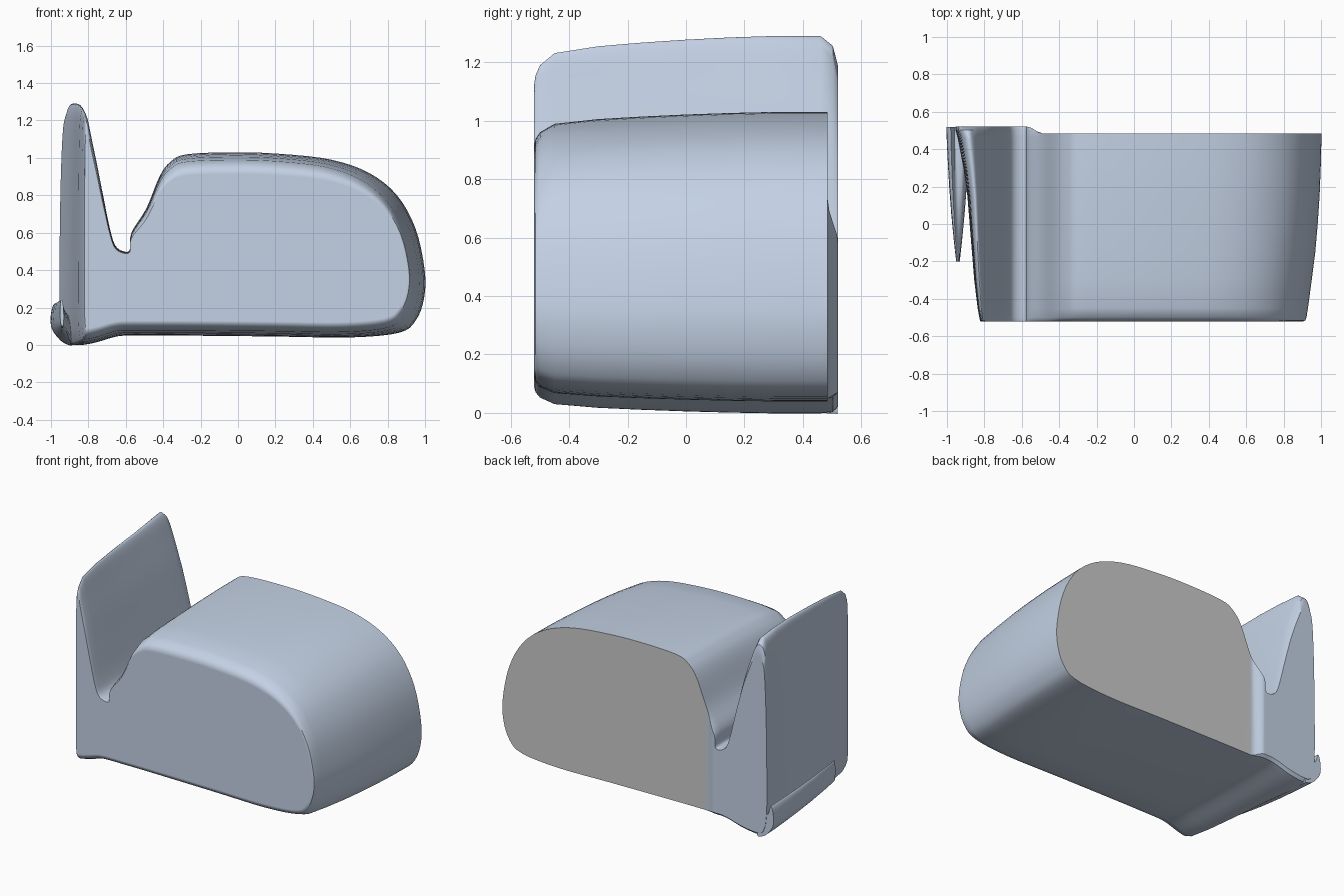
import bpy, bmesh
from mathutils import Vector

if "Cube" in bpy.data.objects:
    bpy.data.objects.remove(bpy.data.objects["Cube"])


def smooth_loop(pts, n):
    """Closed Catmull-Rom through the points."""
    out, m = [], len(pts)
    p = [Vector(q) for q in pts]
    for i in range(m):
        a, b, c, d = p[i - 1], p[i], p[(i + 1) % m], p[(i + 2) % m]
        for k in range(n):
            t = k / n
            out.append(0.5 * (2 * b + (c - a) * t + (2 * a - 5 * b + 4 * c - d) * t * t
                              + (3 * b - a - 3 * c + d) * t ** 3))
    return out


def material(name, color):
    m = bpy.data.materials.new(name)
    m.diffuse_color = color
    m.use_nodes = True
    m.node_tree.nodes["Principled BSDF"].inputs["Base Color"].default_value = m.diffuse_color
    return m


blue = material("pale_blue", (0.55, 0.64, 0.78, 1))
grey = material("grey", (0.6, 0.6, 0.6, 1))


def loft(name, rings, angle, end_caps=None):
    """Skin rings; end_caps lists (indices, material slot) faces for the last ring."""
    bm = bmesh.new()
    vs = [[bm.verts.new(p) for p in r] for r in rings]
    n = len(vs[0])
    for r0, r1 in zip(vs, vs[1:]):
        for i in range(n):
            j = (i + 1) % n
            bm.faces.new((r0[i], r0[j], r1[j], r1[i]))
    bm.faces.new(vs[0])
    for ids, slot in end_caps or [(range(n), 0)]:
        bm.faces.new([vs[-1][i] for i in ids]).material_index = slot
    bmesh.ops.remove_doubles(bm, verts=bm.verts, dist=0.0005)
    bmesh.ops.recalc_face_normals(bm, faces=bm.faces)
    me = bpy.data.meshes.new(name)
    bm.to_mesh(me)
    bm.free()
    me.materials.append(blue)
    if end_caps:
        me.materials.append(grey)
    ob = bpy.data.objects.new(name, me)
    bpy.context.collection.objects.link(ob)
    bpy.ops.object.select_all(action='DESELECT')
    bpy.context.view_layer.objects.active = ob
    ob.select_set(True)
    bpy.ops.object.shade_smooth_by_angle(angle=angle)
    ob.modifiers.new("weighted", 'WEIGHTED_NORMAL').keep_sharp = True
    return ob


# Side profile (x, z) of the rounded body with its tall fin
points = [
    (-0.90, 0.0), (-0.935, 0.04), (-0.95, 0.12), (-0.955, 0.3), (-0.95, 0.8),
    (-0.938, 1.15), (-0.92, 1.26), (-0.89, 1.29), (-0.86, 1.262), (-0.825, 1.17),
    (-0.775, 1.01), (-0.725, 0.80), (-0.685, 0.62), (-0.655, 0.53), (-0.61, 0.50),
    (-0.578, 0.51), (-0.57, 0.60), (-0.49, 0.73), (-0.42, 0.90), (-0.36, 0.98),
    (-0.27, 1.02), (0.0, 1.03), (0.25, 1.02), (0.5, 0.99), (0.7, 0.92),
    (0.85, 0.80), (0.95, 0.62), (0.998, 0.40), (0.995, 0.25), (0.95, 0.13),
    (0.86, 0.065), (0.6, 0.04), (0.2, 0.045), (-0.3, 0.05), (-0.49, 0.05),
    (-0.57, 0.05), (-0.65, 0.045), (-0.78, 0.01)]
SUB = 4
profile = smooth_loop(points, SUB)

# y station, height scale, right side scale, fin scale
stations = [(-0.52, .80, .905, .56), (-0.515, .84, .915, .57), (-0.50, .88, .92, .58),
            (-0.45, .93, .928, .61), (-0.30, .958, .948, .67), (-0.15, .973, .967, .71),
            (0.0, .985, .98, .75), (0.15, .994, .99, .79), (0.3, 1, .996, .86),
            (0.46, 1, 1, .96)]
rings = []
for y, sz, sx, sf in stations:
    ring = []
    for x, z in profile:
        if x > 0:
            x *= sx
        elif x < -0.65:
            x += (1 - sf) * 0.305 * ((-0.65 - x) / 0.305) ** 2
        ring.append((x, y, 0.45 + (z - 0.45) * sz))
    rings.append(ring)

# Back rim: the fin sticks out a little behind the body
for step, top, low in ((0.5, .96, .99), (1.0, .88, .95)):
    ring = []
    for x, z in profile:
        w = min(1, max(0, (-0.49 - x) / 0.08))
        w = w * w * (3 - 2 * w)
        s = 1 + ((top if z > 0.45 else low) - 1) * w
        ring.append((x, 0.485 + 0.035 * step * w, 0.45 + (z - 0.45) * s))
    rings.append(ring)

# Back end: flat grey body panel, a short ramp, then the fin's own end
t0, t1, b1, b0 = 16 * SUB, 17 * SUB, 34 * SUB, 35 * SUB
caps = [(range(t1, b1 + 1), 1),
        (list(range(b0, len(profile))) + list(range(t0 + 1)), 0)]
caps += [((t1 - k, b1 + k, b1 + k + 1, t1 - k - 1), 0) for k in range(SUB)]
loft("body_with_fin", rings, 0.6, caps)

# Hollow-topped ledge along the foot of the fin, tapering towards the front
ledge_back = [(-0.88, 0.01), (-0.92, 0.005), (-0.965, 0.04), (-1.0, 0.10),
              (-0.998, 0.18), (-0.98, 0.22), (-0.96, 0.16), (-0.90, 0.15)]
ledge_tip = [(-0.932, 0.12), (-0.935, 0.105), (-0.942, 0.10), (-0.95, 0.13),
             (-0.95, 0.22), (-0.945, 0.24), (-0.937, 0.23), (-0.932, 0.18)]
rings = []
for y, t in ((-0.2, 0), (-0.1, .22), (0.05, .5), (0.2, .72), (0.35, .88), (0.45, .97),
             (0.518, 1)):
    loop = [Vector(a).lerp(Vector(b), t) for a, b in zip(ledge_tip, ledge_back)]
    rings.append([(p.x, y, p.y) for p in smooth_loop(loop, 3)])
loft("fin_ledge", rings, 0.7)
